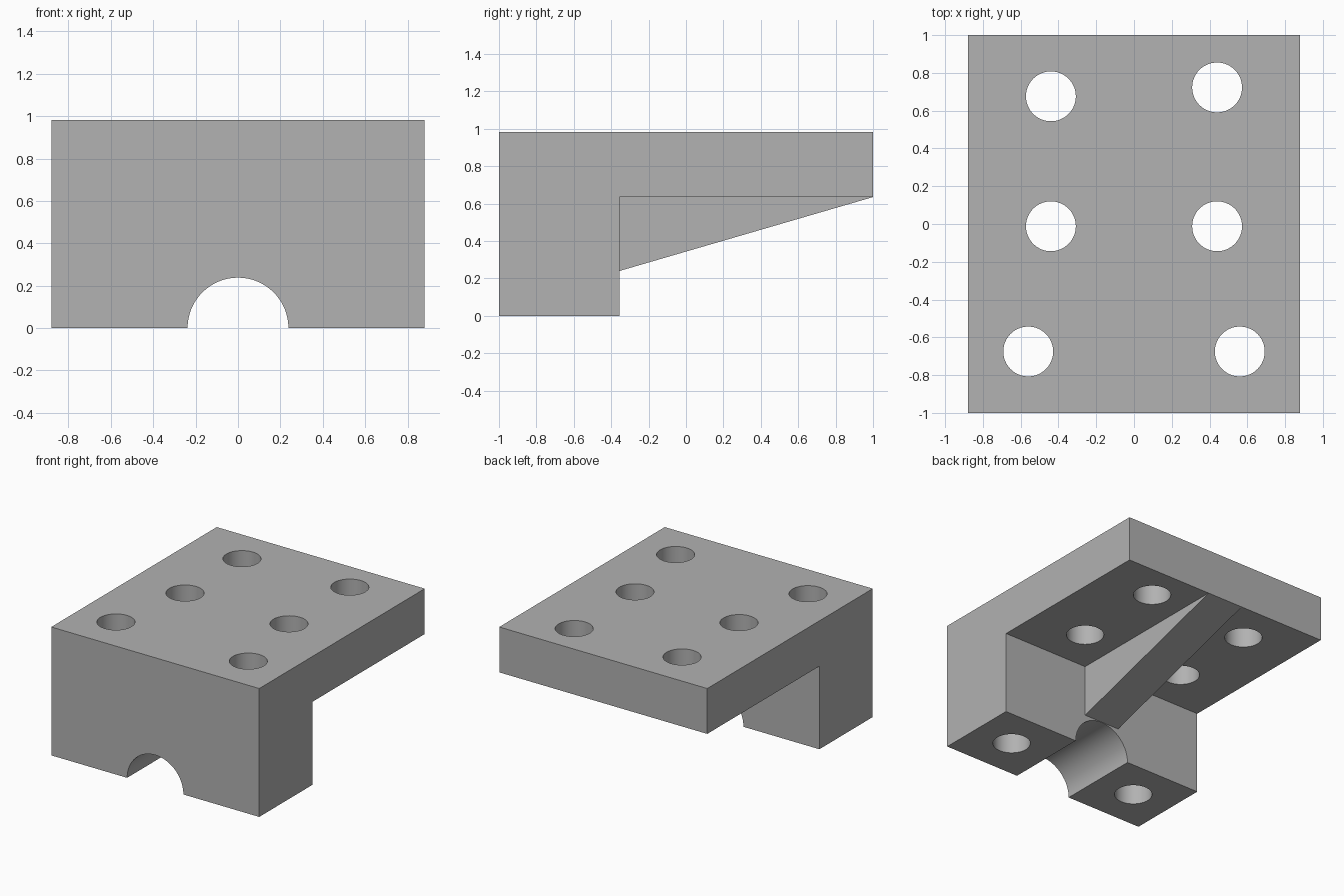
import bpy
import bmesh
import math

cube = bpy.data.objects.get("Cube")
if cube:
    bpy.data.objects.remove(cube, do_unlink=True)

HALF_W, TOP, PLATE_Z, LEG_Y = 0.88, 0.982, 0.635, -0.355
CHANNEL_R, HOLE_R, RIB_HALF = 0.238, 0.132, 0.152

grey = bpy.data.materials.new("plain_grey")
grey.use_nodes = True
colour = (0.445, 0.445, 0.445, 1)
grey.diffuse_color = colour
grey.node_tree.nodes["Principled BSDF"].inputs["Base Color"].default_value = colour


def side_prism(name, profile, half):
    """Sweep a (y, z) profile across x."""
    bm = bmesh.new()
    face = bm.faces.new([bm.verts.new((-half, y, z)) for y, z in profile])
    swept = bmesh.ops.extrude_face_region(bm, geom=[face])["geom"]
    moved = [v for v in swept if isinstance(v, bmesh.types.BMVert)]
    bmesh.ops.translate(bm, verts=moved, vec=(2 * half, 0, 0))
    bmesh.ops.recalc_face_normals(bm, faces=bm.faces)
    mesh = bpy.data.meshes.new(name)
    bm.to_mesh(mesh)
    bm.free()
    mesh.materials.append(grey)
    obj = bpy.data.objects.new(name, mesh)
    bpy.context.collection.objects.link(obj)
    return obj


def cylinder(name, radius, location, rotation=(0, 0, 0)):
    bpy.ops.mesh.primitive_cylinder_add(vertices=64, radius=radius, depth=3,
                                        location=location, rotation=rotation)
    obj = bpy.context.object
    obj.name = name
    obj.data.materials.append(grey)
    return obj


def combine(target, other, operation):
    """Apply a boolean and discard the helper."""
    mod = target.modifiers.new(operation.lower(), "BOOLEAN")
    mod.operation, mod.solver, mod.object = operation, "EXACT", other
    other.hide_render = True
    bpy.context.view_layer.objects.active = target
    bpy.ops.object.modifier_apply(modifier=mod.name)
    bpy.data.objects.remove(other, do_unlink=True)


# Top plate and front leg in one L-shaped body
bracket = side_prism("bracket", [(-1, 0), (LEG_Y, 0), (LEG_Y, PLATE_Z),
                                 (1, PLATE_Z), (1, TOP), (-1, TOP)], HALF_W)

# Sloping support rib, sunk slightly into the body
rib = side_prism("support_rib", [(LEG_Y, 0.24), (1, PLATE_Z), (0.99, PLATE_Z + 0.05),
                                 (LEG_Y - 0.05, PLATE_Z + 0.05),
                                 (LEG_Y - 0.05, 0.3)], RIB_HALF)
combine(bracket, rib, "UNION")

# Half-round channel through the leg, stopping at its back face
channel = cylinder("channel_cutter", CHANNEL_R, (0, LEG_Y - 1.5 + 0.01, 0),
                   (math.pi / 2, 0, 0))
combine(bracket, channel, "DIFFERENCE")

# Vertical through holes
holes = [(0.56, -0.675), (-0.56, -0.675), (0.44, -0.012), (-0.44, -0.012),
         (0.44, 0.723), (-0.44, 0.676)]
for x, y in holes:
    combine(bracket, cylinder("hole_cutter", HOLE_R, (x, y, 0.5)), "DIFFERENCE")

# Smooth bores, crisp edges
bpy.ops.object.select_all(action="DESELECT")
bracket.select_set(True)
bpy.context.view_layer.objects.active = bracket
bpy.ops.object.shade_smooth_by_angle(angle=math.radians(15))
